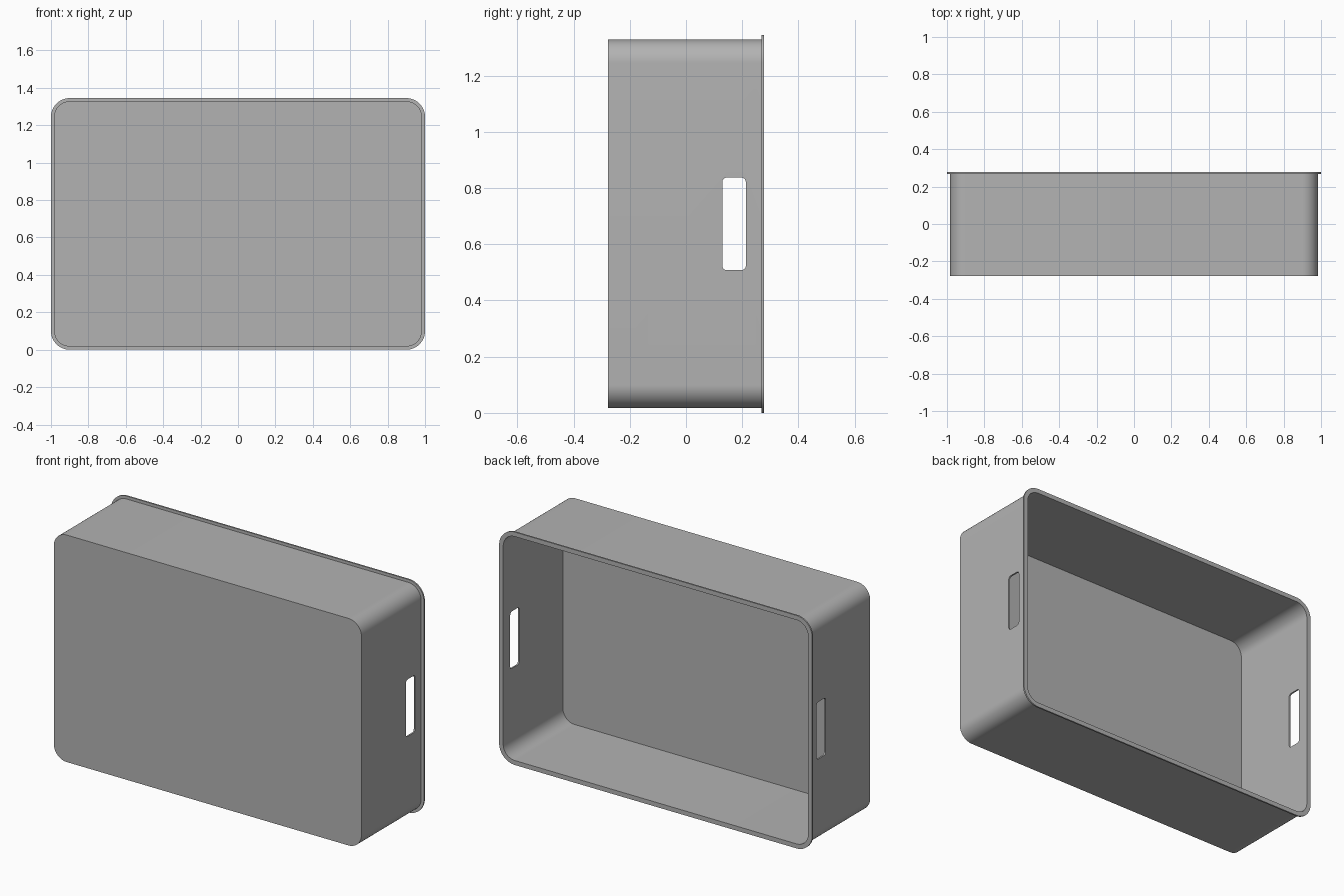
import bpy, bmesh, math
from mathutils import Vector

if "Cube" in bpy.data.objects:
    bpy.data.objects.remove(bpy.data.objects["Cube"], do_unlink=True)

HALF_W, HEIGHT, HALF_D = 1.0, 1.345, 0.277
MID_Z = HEIGHT / 2
LIP, WALL = 0.017, 0.009
RIM_RADIUS = 0.1

grey = bpy.data.materials.new("plain_grey")
grey.use_nodes = True
COLOUR = (0.45, 0.45, 0.45, 1)
grey.diffuse_color = COLOUR
grey.node_tree.nodes["Principled BSDF"].inputs["Base Color"].default_value = COLOUR


def rounded_rect(half_u, half_v, radius, steps):
    """Counter-clockwise outline of a rounded rectangle."""
    points = []
    for corner, (su, sv) in enumerate([(1, 1), (-1, 1), (-1, -1), (1, -1)]):
        for i in range(steps + 1):
            a = math.pi / 2 * (corner + i / steps)
            points.append((su * (half_u - radius) + radius * math.cos(a),
                           sv * (half_v - radius) + radius * math.sin(a)))
    return points


def loft(name, rings):
    """Closed solid through successive rings, capped at both ends."""
    bm = bmesh.new()
    loops = [[bm.verts.new(p) for p in ring] for ring in rings]
    for a, b in zip(loops, loops[1:]):
        for i in range(len(a)):
            j = (i + 1) % len(a)
            bm.faces.new((a[i], a[j], b[j], b[i]))
    bm.faces.new(loops[0])
    bm.faces.new(loops[-1])
    bmesh.ops.recalc_face_normals(bm, faces=bm.faces)
    mesh = bpy.data.meshes.new(name)
    bm.to_mesh(mesh)
    bm.free()
    mesh.materials.append(grey)
    obj = bpy.data.objects.new(name, mesh)
    bpy.context.collection.objects.link(obj)
    return obj


def tray_ring(inset, y):
    outline = rounded_rect(HALF_W - inset, MID_Z - inset, RIM_RADIUS - inset, 16)
    return [Vector((u, y, MID_Z + v)) for u, v in outline]


# Tray: outer wall, flared rim, inner wall and floor as one solid
inner = LIP + WALL
tray = loft("tray", [
    tray_ring(LIP, -HALF_D),
    tray_ring(LIP, HALF_D - WALL),
    tray_ring(0, HALF_D - WALL),
    tray_ring(0, HALF_D),
    tray_ring(inner, HALF_D),
    tray_ring(inner, WALL - HALF_D),
])

# Handle slots cut through both end walls
slot = rounded_rect(0.042, 0.165, 0.017, 6)
cutter = loft("handle_cutter", [
    [Vector((x, 0.171 + u, MID_Z + v)) for u, v in slot] for x in (-1.2, 1.2)])
cutter.hide_render = True

cut = tray.modifiers.new("handle_slots", 'BOOLEAN')
cut.operation = 'DIFFERENCE'
cut.solver = 'EXACT'
cut.object = cutter
bpy.ops.object.select_all(action='DESELECT')
tray.select_set(True)
bpy.context.view_layer.objects.active = tray
bpy.ops.object.modifier_apply(modifier=cut.name)
bpy.data.objects.remove(cutter, do_unlink=True)

bpy.ops.object.shade_smooth_by_angle(angle=math.radians(30))
